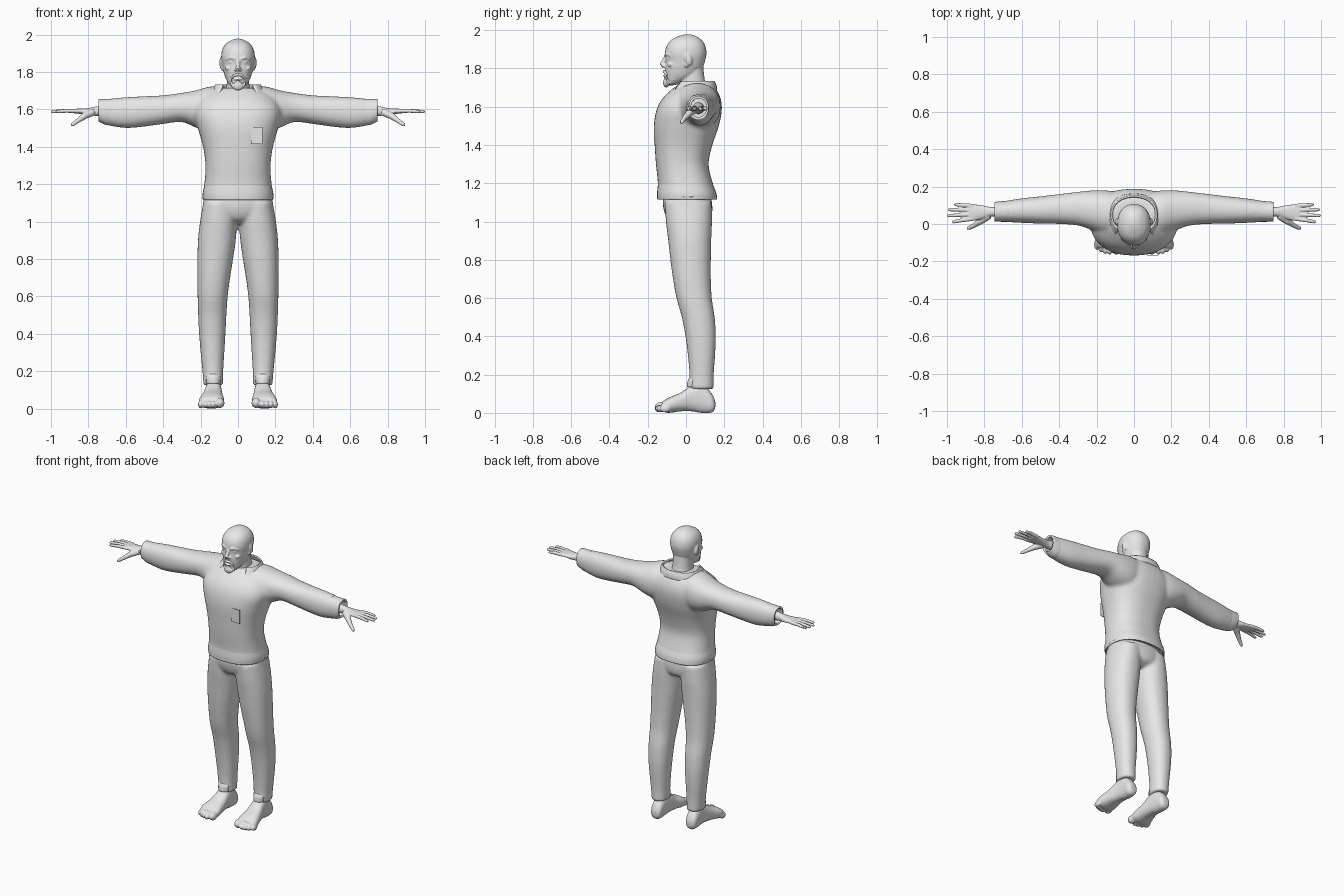
import bpy, bmesh, math
from mathutils import Vector, Matrix

grey = bpy.data.materials.new("plain grey")
grey.diffuse_color = (0.8, 0.8, 0.8, 1)


def spline(rows, sub):
    """Catmull-Rom interpolation through rows of numbers."""
    out = []
    for i in range(len(rows) - 1):
        a, b, c, d = (rows[min(max(k, 0), len(rows) - 1)] for k in range(i - 1, i + 3))
        for s in range(sub):
            t = s / sub
            out.append([0.5 * (2 * q + (r - p) * t + (2 * p - 5 * q + 4 * r - w) * t * t
                               + (3 * q - p - 3 * r + w) * t ** 3) for p, q, r, w in zip(a, b, c, d)])
    return out + [list(rows[-1])]


def bridge(bm, rings, cap=True, closed=True):
    n = len(rings[0])
    for r0, r1 in zip(rings, rings[1:]):
        for i in range(n if closed else n - 1):
            j = (i + 1) % n
            bm.faces.new((r0[i], r0[j], r1[j], r1[i]))
    if cap:
        bm.faces.new(rings[0])
        bm.faces.new(rings[-1])


def loft(bm, axis, rows, side=1, p=2.2, n=32, cap=True, sub=4, arc=(0, 360)):
    """Rows: position on axis, then min and max on each of the other two axes."""
    full = arc[1] - arc[0] == 360
    rings = []
    for t, u0, u1, v0, v1 in spline(rows, sub):
        ring = []
        for i in range(n):
            a = math.radians(arc[0] + (arc[1] - arc[0]) * i / (n if full else n - 1))
            c, s = math.cos(a), math.sin(a)
            co = [(u0 + u1) / 2 + (u1 - u0) / 2 * math.copysign(abs(c) ** (2 / p), c),
                  (v0 + v1) / 2 + (v1 - v0) / 2 * math.copysign(abs(s) ** (2 / p), s)]
            co.insert("xyz".index(axis), t)
            co[0] *= side
            ring.append(bm.verts.new(co))
        rings.append(ring)
    bridge(bm, rings, cap, full)


def tube(bm, pts, n=12, side=1):
    """Round limb through points (x, y, z, radius)."""
    rings = []
    for i, q in enumerate(pts):
        d = Vector(pts[min(i + 1, len(pts) - 1)][:3]) - Vector(pts[max(i - 1, 0)][:3])
        rot = d.to_track_quat('Z', 'Y')
        ring = []
        for k in range(n):
            a = math.tau * k / n
            co = Vector(q[:3]) + rot @ Vector((q[3] * math.cos(a), q[3] * math.sin(a), 0))
            co.x *= side
            ring.append(bm.verts.new(co))
        rings.append(ring)
    bridge(bm, rings)


def blob(bm, loc, size, rx=0):
    m = Matrix.Translation(loc) @ Matrix.Rotation(rx, 4, 'X') @ Matrix.Diagonal((*size, 1))
    bmesh.ops.create_uvsphere(bm, u_segments=16, v_segments=12, radius=1, matrix=m)


def finish(bm, name, voxel=0, smooth=0, thick=0, mirror=False):
    bmesh.ops.recalc_face_normals(bm, faces=bm.faces)
    for f in bm.faces:
        f.smooth = True
    me = bpy.data.meshes.new(name)
    bm.to_mesh(me)
    bm.free()
    me.materials.append(grey)
    ob = bpy.data.objects.new(name, me)
    bpy.context.collection.objects.link(ob)
    if voxel:
        m = ob.modifiers.new("blend", 'REMESH')
        m.mode, m.voxel_size, m.use_smooth_shade = 'VOXEL', voxel, True
    if smooth:
        m = ob.modifiers.new("soften", 'SMOOTH')
        m.factor, m.iterations = 0.5, smooth
    if thick:
        m = ob.modifiers.new("thickness", 'SOLIDIFY')
        m.thickness, m.offset = thick, -1
    if mirror:
        ob.modifiers.new("mirror", 'MIRROR')
    return ob


# Jacket: trunk and sleeves blended together
bm = bmesh.new()
loft(bm, 'z', [(1.125, -.193, .193, -.15, .165), (1.2, -.18, .18, -.147, .14), (1.3, -.174, .174, -.157, .118),
               (1.4, -.187, .187, -.164, .138), (1.5, -.215, .215, -.168, .172), (1.58, -.235, .235, -.155, .187),
               (1.64, -.215, .215, -.125, .182), (1.69, -.165, .165, -.075, .158),
               (1.715, -.12, .12, -.04, .13)], p=2.4, n=40)
SLEEVE = [(.08, -.06, .17, 1.5, 1.72), (.15, -.06, .18, 1.48, 1.722), (.22, -.035, .18, 1.5, 1.703),
          (.3, -.008, .172, 1.532, 1.688), (.4, .0, .16, 1.522, 1.675), (.5, .002, .148, 1.508, 1.67),
          (.6, .006, .137, 1.5, 1.665), (.7, .012, .122, 1.515, 1.655)]
for s in (1, -1):
    loft(bm, 'x', SLEEVE, s, n=28)
finish(bm, "jacket", .01, 6)

# Hollow cuffs
bm = bmesh.new()
loft(bm, 'x', [(.67, .012, .124, 1.513, 1.657), (.71, .012, .121, 1.518, 1.655),
               (.745, .014, .118, 1.535, 1.655)], cap=False)
finish(bm, "sleeve_cuff", thick=.012, mirror=True)

# Jacket hem and standing collar, open at the throat
bm = bmesh.new()
loft(bm, 'z', [(1.115, -.188, .188, -.15, .163), (1.15, -.189, .189, -.151, .158),
               (1.2, -.178, .178, -.146, .138)], p=2.4, n=40, cap=False)
finish(bm, "jacket_hem", thick=.008)
bm = bmesh.new()
loft(bm, 'z', [(1.685, -.15, .15, -.09, .163), (1.71, -.135, .135, -.07, .16),
               (1.733, -.122, .122, -.05, .15)], cap=False, arc=(-50, 230))
finish(bm, "collar", thick=.01)

# Chest patch
bm = bmesh.new()
bmesh.ops.create_cube(bm, size=1, matrix=Matrix.Translation((.1, -.167, 1.46)) @ Matrix.Diagonal((.06, .003, .092, 1)))
ob = finish(bm, "chest_patch")
for poly in ob.data.polygons:
    poly.use_smooth = False

# Trousers: hips and two legs blended together
bm = bmesh.new()
loft(bm, 'z', [(.99, -.06, .06, -.06, .09), (1.02, -.14, .14, -.10, .13), (1.08, -.188, .188, -.12, .138),
               (1.16, -.172, .172, -.12, .125)])
LEG = [(1.1, .0, .186, -.112, .135), (1.0, .004, .203, -.105, .136), (.9, .012, .214, -.093, .132),
       (.8, .026, .217, -.082, .13), (.7, .042, .217, -.068, .13), (.6, .055, .216, -.05, .135),
       (.5, .062, .213, -.022, .15), (.4, .067, .208, -.003, .156), (.3, .073, .2, .01, .152),
       (.2, .079, .19, .018, .145), (.125, .08, .184, .014, .145)]
for s in (1, -1):
    loft(bm, 'z', LEG, s, n=28)
finish(bm, "trousers", .01, 4)

# Trouser flap at the front of each ankle
bm = bmesh.new()
loft(bm, 'z', [(.135, .088, .176, .004, .14), (.165, .085, .18, .008, .14), (.185, .09, .178, .018, .14)],
     cap=False, arc=(215, 325), n=12)
finish(bm, "ankle_flap", thick=.006, mirror=True)

# Bare feet
bm = bmesh.new()
loft(bm, 'y', [(.153, .11, .15, .025, .06), (.135, .095, .168, .002, .1), (.08, .09, .172, 0, .16),
               (.03, .086, .178, .008, .145), (-.03, .08, .193, .008, .105), (-.09, .073, .209, 0, .08),
               (-.125, .078, .203, .008, .058)], p=2.4)
blob(bm, (.096, -.132, .03), (.024, .032, .027))
for i in range(4):
    blob(bm, (.131 + .023 * i, -.137 + .003 * i * i, .022), (.0135, .028, .02))
finish(bm, "foot", .006, 2, mirror=True)

# Hands: wrist, palm, four fingers and a thumb
bm = bmesh.new()
loft(bm, 'x', [(.70, .035, .095, 1.562, 1.622), (.76, .04, .09, 1.565, 1.615), (.80, .03, .098, 1.57, 1.607),
               (.85, .018, .105, 1.576, 1.604), (.885, .018, .106, 1.58, 1.602)], n=20)
for y0, y1, tip in ((.028, .012, .975), (.051, .045, 1.0), (.074, .077, .995), (.097, .104, .962)):
    tube(bm, [(.86, y0, 1.591, .011), (.92, (y0 + y1) / 2, 1.592, .0105), (tip - .012, y1, 1.588, .009),
              (tip, y1, 1.586, .005)])
tube(bm, [(.775, .045, 1.585, .02), (.82, .015, 1.565, .018), (.855, -.008, 1.54, .0125), (.883, -.022, 1.52, .0105),
          (.893, -.026, 1.513, .005)])
finish(bm, "hand", .004, 1, mirror=True)

# Head: skull, neck, nose, brows, eyes, lips and ears
bm = bmesh.new()
loft(bm, 'z', [(1.712, -.025, .025, -.1, -.06), (1.73, -.045, .045, -.106, -.01), (1.76, -.064, .064, -.108, .05),
               (1.80, -.077, .077, -.11, .085), (1.84, -.085, .085, -.107, .1), (1.88, -.09, .09, -.11, .107),
               (1.92, -.084, .084, -.1, .1), (1.95, -.065, .065, -.075, .08), (1.97, -.035, .035, -.035, .05),
               (1.978, -.008, .008, -.005, .02)])
loft(bm, 'z', [(1.64, -.085, .085, -.06, .12), (1.70, -.066, .066, -.04, .108), (1.74, -.06, .06, -.035, .098),
               (1.81, -.06, .06, -.03, .09)])
tube(bm, [(0, -.1, 1.872, .009), (0, -.113, 1.845, .011), (0, -.127, 1.818, .013), (0, -.122, 1.805, .011)])
blob(bm, (0, -.11, 1.762), (.022, .011, .006))
for s in (1, -1):
    blob(bm, (s * .013, -.112, 1.812), (.009, .012, .008))
    blob(bm, (s * .036, -.091, 1.853), (.015, .012, .009))
    tube(bm, [(s * .014, -.107, 1.87, .007), (s * .036, -.103, 1.877, .008), (s * .062, -.082, 1.868, .006)])
    blob(bm, (s * .05, -.08, 1.82), (.02, .016, .014))
    blob(bm, (s * .088, .012, 1.848), (.012, .02, .034), .25)
    blob(bm, (s * .084, .002, 1.82), (.008, .012, .014))
finish(bm, "head", .005, 2)

# Beard: moustache, chin tuft and jaw line
bm = bmesh.new()
for s in (1, -1):
    tube(bm, [(0, -.114, 1.785, .008), (s * .02, -.111, 1.782, .008), (s * .036, -.1, 1.765, .006),
              (s * .036, -.096, 1.738, .008), (s * .02, -.1, 1.715, .009)])
    tube(bm, [(s * .025, -.09, 1.722, .008), (s * .047, -.062, 1.742, .007), (s * .064, -.02, 1.775, .006),
              (s * .077, -.012, 1.82, .006), (s * .084, -.014, 1.865, .004)])
blob(bm, (0, -.103, 1.724), (.028, .017, .024))
blob(bm, (0, -.108, 1.748), (.01, .008, .012))
finish(bm, "beard", .004, 2)
